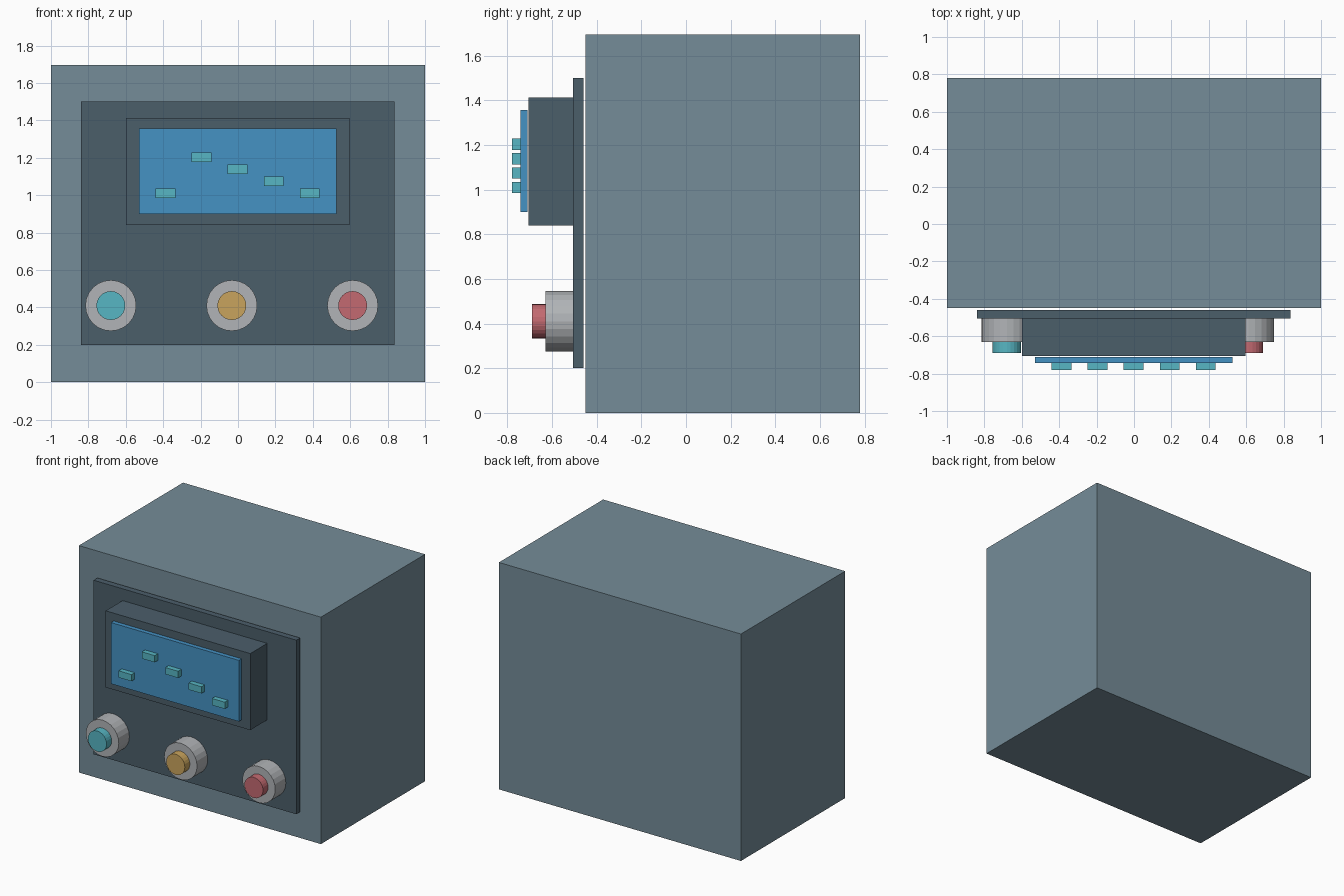
import bpy
import bmesh
from math import pi
from mathutils import Matrix, Vector

cube = bpy.data.objects.get("Cube")
if cube:
    bpy.data.objects.remove(cube, do_unlink=True)


def material(name, code):
    """Flat material from an sRGB hex colour."""
    srgb = [int(code[i:i + 2], 16) / 255 for i in (0, 2, 4)]
    color = [c / 12.92 if c < 0.04 else ((c + 0.055) / 1.055) ** 2.4 for c in srgb] + [1]
    mat = bpy.data.materials.new(name)
    mat.use_nodes = True
    mat.diffuse_color = color
    mat.node_tree.nodes["Principled BSDF"].inputs["Base Color"].default_value = color
    return mat


def finish(name, bm, mat):
    mesh = bpy.data.meshes.new(name)
    bm.to_mesh(mesh)
    bm.free()
    mesh.materials.append(mat)
    obj = bpy.data.objects.new(name, mesh)
    bpy.context.collection.objects.link(obj)
    return obj


def box(name, x, y, z, mat):
    """Box from (min, max) ranges on each axis."""
    bm = bmesh.new()
    size = Vector([r[1] - r[0] for r in (x, y, z)])
    centre = Vector([sum(r) / 2 for r in (x, y, z)])
    bmesh.ops.create_cube(bm, size=1, matrix=Matrix.Translation(centre) @ Matrix.Diagonal(size).to_4x4())
    return finish(name, bm, mat)


def disc(name, x, z, radius, y, mat):
    """Flat-sided cylinder lying along y."""
    bm = bmesh.new()
    place = Matrix.Translation((x, sum(y) / 2, z)) @ Matrix.Rotation(pi / 2, 4, "X")
    bmesh.ops.create_cone(bm, cap_ends=True, segments=24, radius1=radius, radius2=radius,
                          depth=y[1] - y[0], matrix=place)
    return finish(name, bm, mat)


casing = material("blue grey casing", "758C98")
panel = material("dark slate", "4B5E6A")
screen = material("screen blue", "4592C4")
teal = material("teal", "57B6C3")
amber = material("amber", "C9A45D")
red = material("soft red", "C36A71")
metal = material("light grey", "B1B4B7")

# Casing, front panel and raised display
box("casing", (-1, 1), (-0.45, 0.78), (0, 1.695), casing)
box("front_panel", (-0.84, 0.836), (-0.505, -0.46), (0.2, 1.5), panel)
box("display_housing", (-0.6, 0.595), (-0.705, -0.505), (0.84, 1.412), panel)
box("screen", (-0.53, 0.526), (-0.742, -0.71), (0.9, 1.357), screen)

# Raised trace marks on the screen
for i, z in enumerate((1.01, 1.203, 1.138, 1.074, 1.01)):
    x = -0.388 + 0.193 * i
    box(f"trace_mark_{i + 1}", (x - 0.053, x + 0.053), (-0.78, -0.742), (z - 0.025, z + 0.025), teal)

# Control knobs with coloured caps
for side, x, mat in (("right", -0.68, teal), ("middle", -0.033, amber), ("left", 0.613, red)):
    disc(f"{side}_knob", x, 0.41, 0.136, (-0.63, -0.505), metal)
    disc(f"{side}_knob_cap", x, 0.41, 0.077, (-0.69, -0.63), mat)
